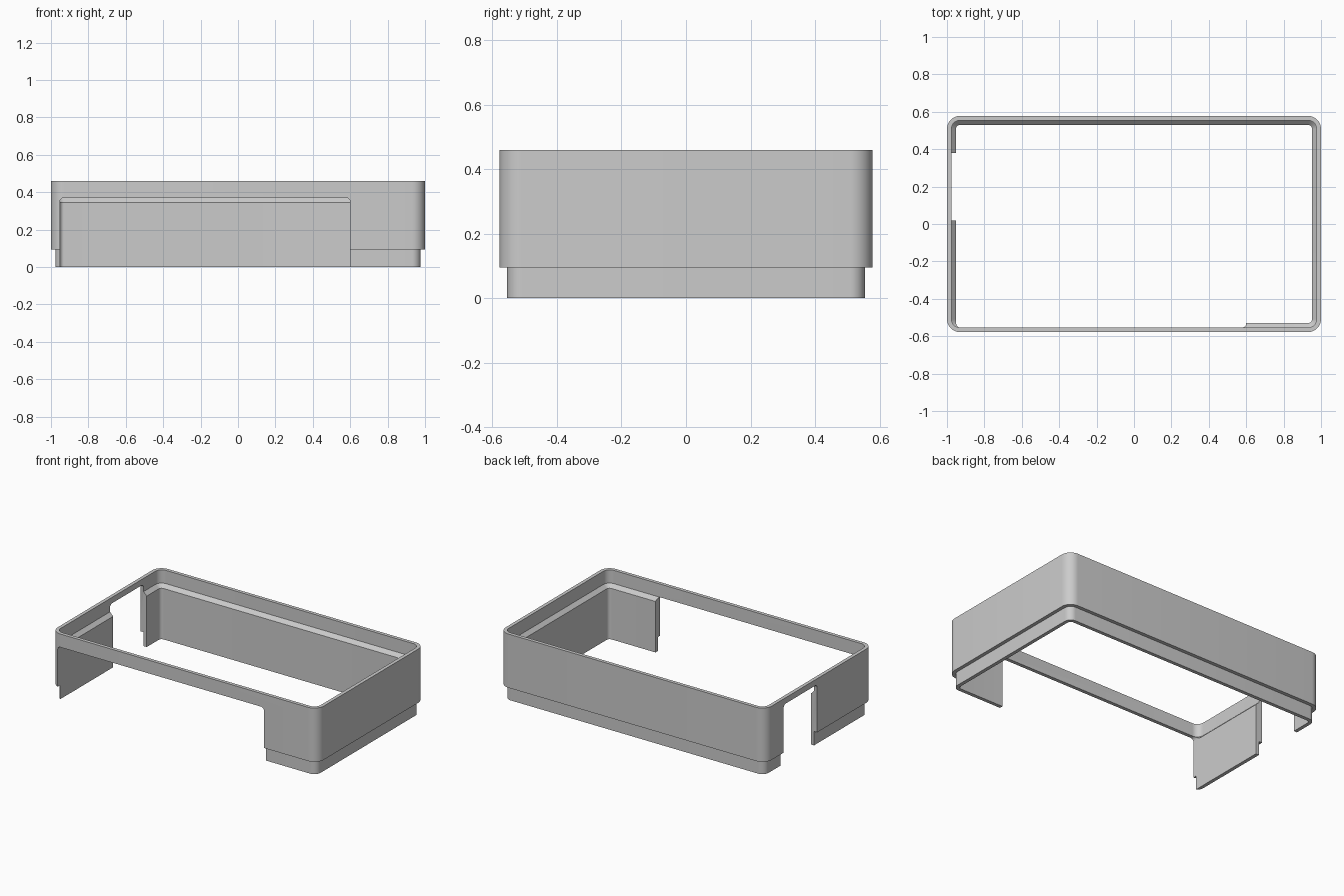
import bpy, bmesh
from math import sin, cos, pi

cube = bpy.data.objects.get("Cube")
if cube:
    bpy.data.objects.remove(cube, do_unlink=True)

grey = bpy.data.materials.new("light_grey")
grey.use_nodes = True
grey.diffuse_color = (0.6, 0.6, 0.6, 1)
grey.node_tree.nodes["Principled BSDF"].inputs["Base Color"].default_value = (0.6, 0.6, 0.6, 1)

HALF_X, HALF_Y, HEIGHT = 1.0, 0.578, 0.46
LIP = 0.024          # thickness of the thin upper and lower lips
RADIUS = 0.07        # outer corner radius
SEGMENTS = 10


def add_object(name, bm):
    bmesh.ops.recalc_face_normals(bm, faces=bm.faces)
    mesh = bpy.data.meshes.new(name)
    bm.to_mesh(mesh)
    bm.free()
    mesh.materials.append(grey)
    obj = bpy.data.objects.new(name, mesh)
    bpy.context.collection.objects.link(obj)
    return obj


def rounded_ring(bm, inset, z):
    """Rounded rectangle, inset from the outer outline."""
    r = RADIUS - inset
    cx, cy = HALF_X - RADIUS, HALF_Y - RADIUS
    ring = []
    for i, (sx, sy) in enumerate([(1, 1), (-1, 1), (-1, -1), (1, -1)]):
        for k in range(SEGMENTS + 1):
            a = (i + k / SEGMENTS) * pi / 2
            ring.append(bm.verts.new((sx * cx + r * cos(a), sy * cy + r * sin(a), z)))
    return ring


def opening_cutter(name, low, high, top, axis, depth):
    """Prism with rounded upper corners, running along the given axis."""
    r = 0.022
    outline = [(low, -0.1), (high, -0.1)]
    for centre, start in ((high - r, 0), (low + r, pi / 2)):
        for k in range(7):
            a = start + k / 6 * pi / 2
            outline.append((centre + r * cos(a), top - r + r * sin(a)))
    bm = bmesh.new()
    ends = []
    for d in depth:
        ends.append([bm.verts.new((u, d, z) if axis == "y" else (d, u, z)) for u, z in outline])
    bm.faces.new(ends[0])
    bm.faces.new(ends[1])
    n = len(outline)
    for i in range(n):
        j = (i + 1) % n
        bm.faces.new((ends[0][i], ends[0][j], ends[1][j], ends[1][i]))
    obj = add_object(name, bm)
    obj.hide_render = True
    return obj


# Frame wall: stepped cross-section swept round the rounded outline
section = [(LIP, 0), (LIP, 0.095), (0, 0.095), (0, HEIGHT),
           (LIP, HEIGHT), (LIP, 0.37), (2 * LIP, 0.346), (2 * LIP, 0)]
bm = bmesh.new()
rings = [rounded_ring(bm, inset, z) for inset, z in section]
for a, b in zip(rings, rings[1:] + rings[:1]):
    for i in range(len(a)):
        j = (i + 1) % len(a)
        bm.faces.new((a[i], a[j], b[j], b[i]))
frame = add_object("case_frame", bm)

# Wide front opening and small side opening
cutters = [
    opening_cutter("front_opening", -0.953, 0.6, 0.37, "y", (-0.8, -0.45)),
    opening_cutter("side_opening", 0.02, 0.38, 0.42, "x", (-1.2, -0.85)),
]
bpy.context.view_layer.objects.active = frame
for cutter in cutters:
    mod = frame.modifiers.new(cutter.name, "BOOLEAN")
    mod.operation = "DIFFERENCE"
    mod.solver = "EXACT"
    mod.object = cutter
    bpy.ops.object.modifier_apply(modifier=mod.name)
    bpy.data.objects.remove(cutter, do_unlink=True)

# Smooth the rounded corners, keep the edges crisp
bpy.ops.object.select_all(action="DESELECT")
frame.select_set(True)
bpy.ops.object.shade_smooth_by_angle(angle=pi / 6)
